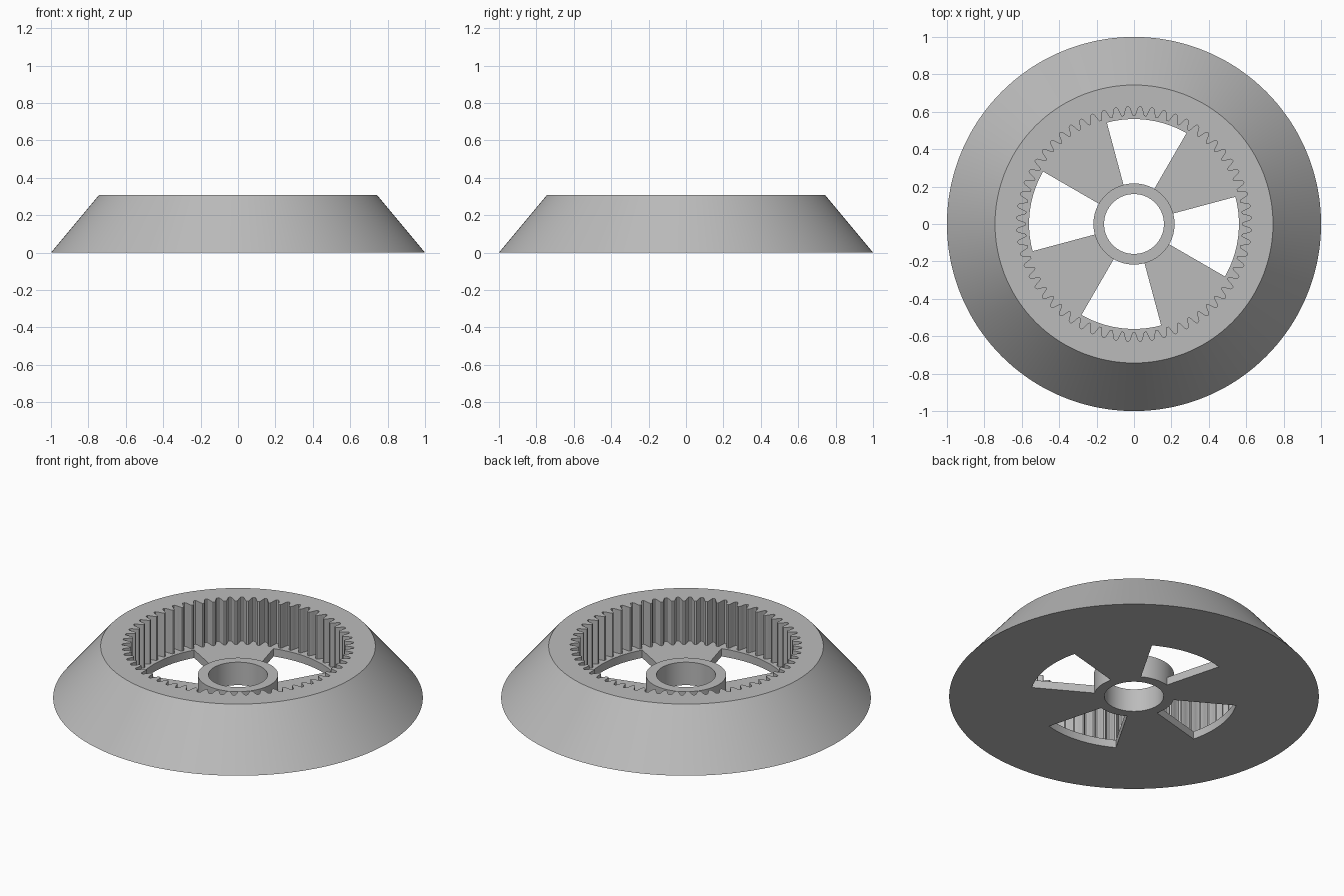
import bpy, bmesh
from math import cos, sin, radians, tau

if "Cube" in bpy.data.objects:
    bpy.data.objects.remove(bpy.data.objects["Cube"])

TEETH, PER_TOOTH = 60, 12
COLS = TEETH * PER_TOOTH
HEIGHT, FLOOR, HUB_TOP = 0.308, 0.047, 0.137
BORE, HUB, WINDOW, TOP = 0.16, 0.217, 0.561, 0.743

grey = bpy.data.materials.new("light grey")
grey.use_nodes = True
colour = (0.5, 0.5, 0.5, 1)
grey.diffuse_color = colour
grey.node_tree.nodes["Principled BSDF"].inputs["Base Color"].default_value = colour


def tooth_radius(a):
    """Inner tooth outline: rounded tips and roots with steep flanks."""
    wave = max(-1, min(1, 1.35 * cos(TEETH * a)))
    return 0.603 - 0.024 * wave


def section(a):
    """Closed cross-section: hub points first, then rim points."""
    t = tooth_radius(a)
    return [(HUB, FLOOR), (HUB, HUB_TOP), (BORE, HUB_TOP), (BORE, 0), (HUB, 0),
            (WINDOW, 0), (1, 0), (TOP, HEIGHT), (t, HEIGHT), (t, FLOOR),
            (WINDOW, FLOOR)]


def is_window(col):
    """Four openings, each an eighth of the turn."""
    return (col * 360 / COLS - 15) % 90 >= 45


bm = bmesh.new()
columns = []
for i in range(COLS):
    a = tau * i / COLS
    columns.append([bm.verts.new((r * cos(a), r * sin(a), z)) for r, z in section(a)])

# Strips of the section; the floor strips become hub and rim walls at the windows
hub_rim = [(0, 1), (1, 2), (2, 3), (3, 4), (5, 6), (6, 7), (7, 8), (8, 9), (9, 10)]
spoke = [(4, 5), (10, 0)]
walls = [(4, 0), (10, 5)]
for i in range(COLS):
    c, d = columns[i], columns[(i + 1) % COLS]
    for j, k in hub_rim + (walls if is_window(i) else spoke):
        bm.faces.new((c[j], d[j], d[k], c[k]))
    # Radial side of a spoke
    if is_window(i) != is_window(i - 1):
        bm.faces.new((c[0], c[4], c[5], c[10]))

bmesh.ops.recalc_face_normals(bm, faces=bm.faces)
mesh = bpy.data.meshes.new("ring_gear_wheel")
bm.to_mesh(mesh)
bm.free()
mesh.materials.append(grey)
wheel = bpy.data.objects.new("ring_gear_wheel", mesh)
bpy.context.collection.objects.link(wheel)

bpy.ops.object.select_all(action="DESELECT")
wheel.select_set(True)
bpy.context.view_layer.objects.active = wheel
bpy.ops.object.shade_smooth_by_angle(angle=radians(30))
